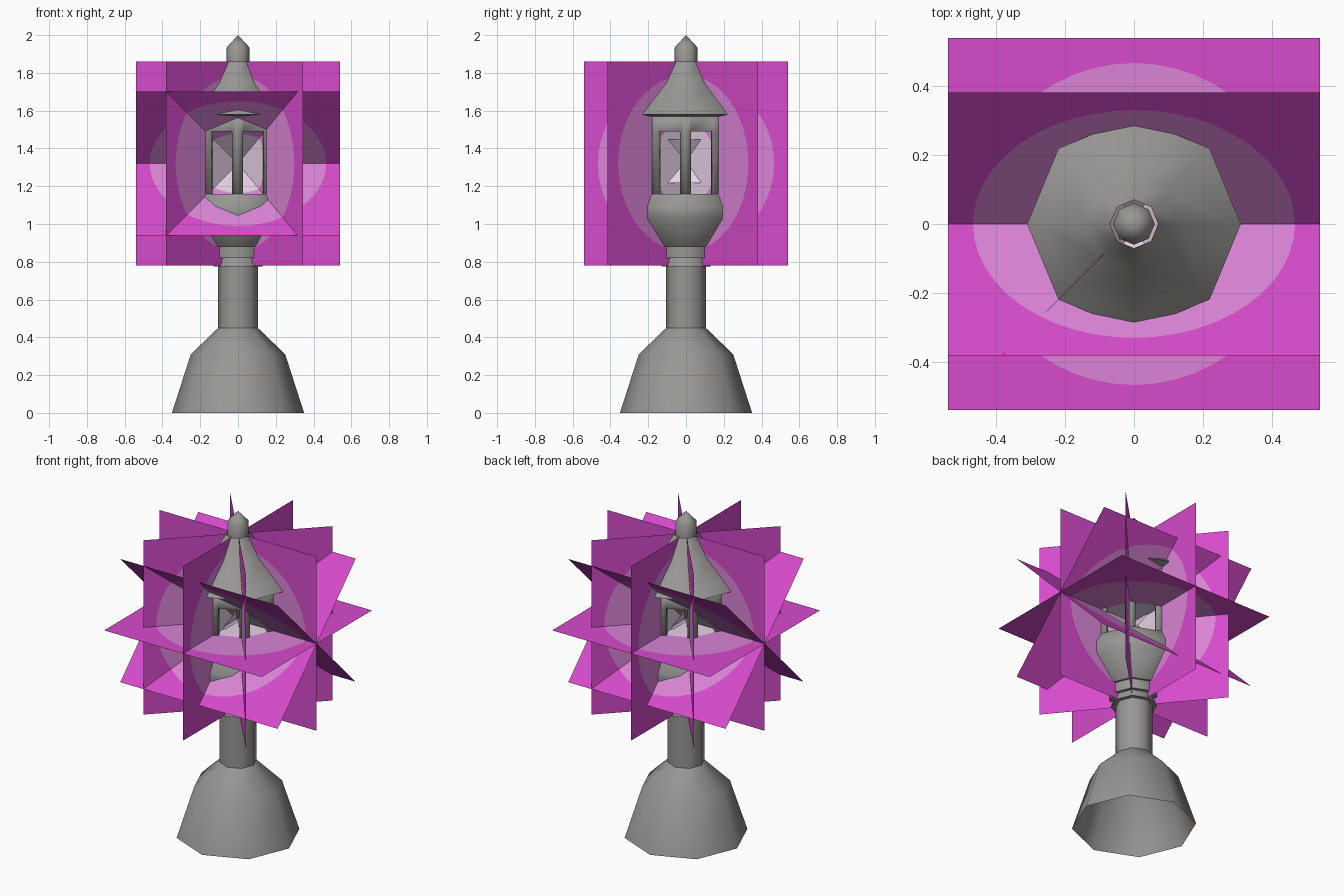
import bpy, bmesh, math
from mathutils import Matrix, Vector

if "Cube" in bpy.data.objects:
    bpy.data.objects.remove(bpy.data.objects["Cube"])

def mat(name, col):
    m = bpy.data.materials.new(name)
    m.diffuse_color = (*col, 1)
    m.use_nodes = True
    m.node_tree.nodes["Principled BSDF"].inputs["Base Color"].default_value = m.diffuse_color
    return m

STONE = mat("warm grey stone", (0.32, 0.31, 0.30))
GLOW = [mat("pale glow core", (0.85, 0.68, 0.85)),
        mat("pink glow", (0.70, 0.23, 0.67)),
        mat("magenta glow", (0.67, 0.07, 0.60))]
SIDES = 8

def finish(bm, name, mats, smooth=50):
    me = bpy.data.meshes.new(name)
    bm.to_mesh(me)
    bm.free()
    ob = bpy.data.objects.new(name, me)
    bpy.context.collection.objects.link(ob)
    for m in mats:
        me.materials.append(m)
    if smooth:
        bpy.ops.object.select_all(action='DESELECT')
        ob.select_set(True)
        bpy.context.view_layer.objects.active = ob
        bpy.ops.object.shade_smooth_by_angle(angle=math.radians(smooth))
    return ob

def ring_point(r, z, i):
    a = 2 * math.pi * i / SIDES
    return Vector((r * math.cos(a), r * math.sin(a), z))

def lathe(name, profile, smooth=50):
    """Eight-sided turned part from (radius, height) points, bottom to top."""
    bm = bmesh.new()
    rings = []
    for r, z in profile:
        if r == 0:
            rings.append([bm.verts.new((0, 0, z))] * SIDES)
        else:
            rings.append([bm.verts.new(ring_point(r, z, i)) for i in range(SIDES)])
    for lo, hi in zip(rings, rings[1:]):
        for i in range(SIDES):
            j = (i + 1) % SIDES
            bm.faces.new(list(dict.fromkeys((lo[i], lo[j], hi[j], hi[i]))))
    return finish(bm, name, [STONE], smooth)

# Turned stone parts
lathe("base", [(0.35, 0), (0.25, 0.31), (0.105, 0.45)])
lathe("post", [(0.105, 0.45), (0.105, 0.80)])
lathe("lower_collar", [(0.10, 0.775), (0.13, 0.775), (0.115, 0.82), (0.10, 0.82)], 46)
lathe("upper_collar", [(0.10, 0.82), (0.137, 0.82), (0.137, 0.88), (0.10, 0.88)], 46)
lathe("lantern_bowl", [(0.10, 0.88), (0.15, 0.88), (0.275, 1.03), (0.275, 1.095),
                       (0.24, 1.16), (0, 1.16)])
lathe("roof", [(0.22, 1.565), (0.31, 1.58), (0.27, 1.62), (0.14, 1.745), (0.07, 1.86)])
lathe("finial", [(0.06, 1.85), (0.06, 1.935), (0, 2.0)])

# Lantern cage: one window opening per side, with thickness
bm = bmesh.new()
R, heights, cuts = 0.243, (1.16, 1.49, 1.58), (0, 0.16, 0.82, 1)
for i in range(SIDES):
    for k in range(2):
        for c in range(3):
            if k == 0 and c == 1:
                continue
            def p(t, z):
                return ring_point(R, z, i).lerp(ring_point(R, z, i + 1), t)
            a, b, lo, hi = cuts[c], cuts[c + 1], heights[k], heights[k + 1]
            bm.faces.new([bm.verts.new(q) for q in (p(a, lo), p(b, lo), p(b, hi), p(a, hi))])
bmesh.ops.remove_doubles(bm, verts=bm.verts, dist=0.0005)
cage = finish(bm, "lantern_cage", [STONE])
sol = cage.modifiers.new("thickness", 'SOLIDIFY')
sol.thickness = 0.025
sol.offset = -1

# Glow sheets: squares with painted concentric circles
CENTRE = Matrix.Translation((0, 0, 1.32))

def glow_sheet(name, rot):
    bm = bmesh.new()
    n, half = 48, 0.54
    rings = [[], [], []]
    for i in range(n):
        a = 2 * math.pi * i / n
        c, s = math.cos(a), math.sin(a)
        for ring, r in zip(rings, (0.22, 0.467, half / max(abs(c), abs(s)))):
            ring.append(bm.verts.new((r * c, r * s, 0)))
    bm.faces.new(rings[0])
    for k in (0, 1):
        for i in range(n):
            j = (i + 1) % n
            f = bm.faces.new((rings[k][i], rings[k + 1][i], rings[k + 1][j], rings[k][j]))
            f.material_index = k + 1
    bm.transform(CENTRE @ rot)
    finish(bm, name, GLOW, 0)

def rot(deg, axis):
    return Matrix.Rotation(math.radians(deg), 4, axis)

glow_sheet("glow_level", Matrix())
for side, d in (("front", 45), ("back", -45)):
    glow_sheet("glow_tilted_" + side, rot(d, 'X'))
for k, d in enumerate((0, 45, 90, -50.3)):
    glow_sheet("glow_upright_%d" % (k + 1), rot(d, 'Z') @ rot(90, 'X'))

# Small crossed flame sheets inside the lantern
for k, d in enumerate((55, -55)):
    bm = bmesh.new()
    bmesh.ops.create_grid(bm, x_segments=1, y_segments=1, size=0.14)
    bm.transform(Matrix.Translation((0, 0, 1.333)) @ rot(d, 'Y'))
    finish(bm, "flame_sheet_%d" % (k + 1), [GLOW[0]], 0)
